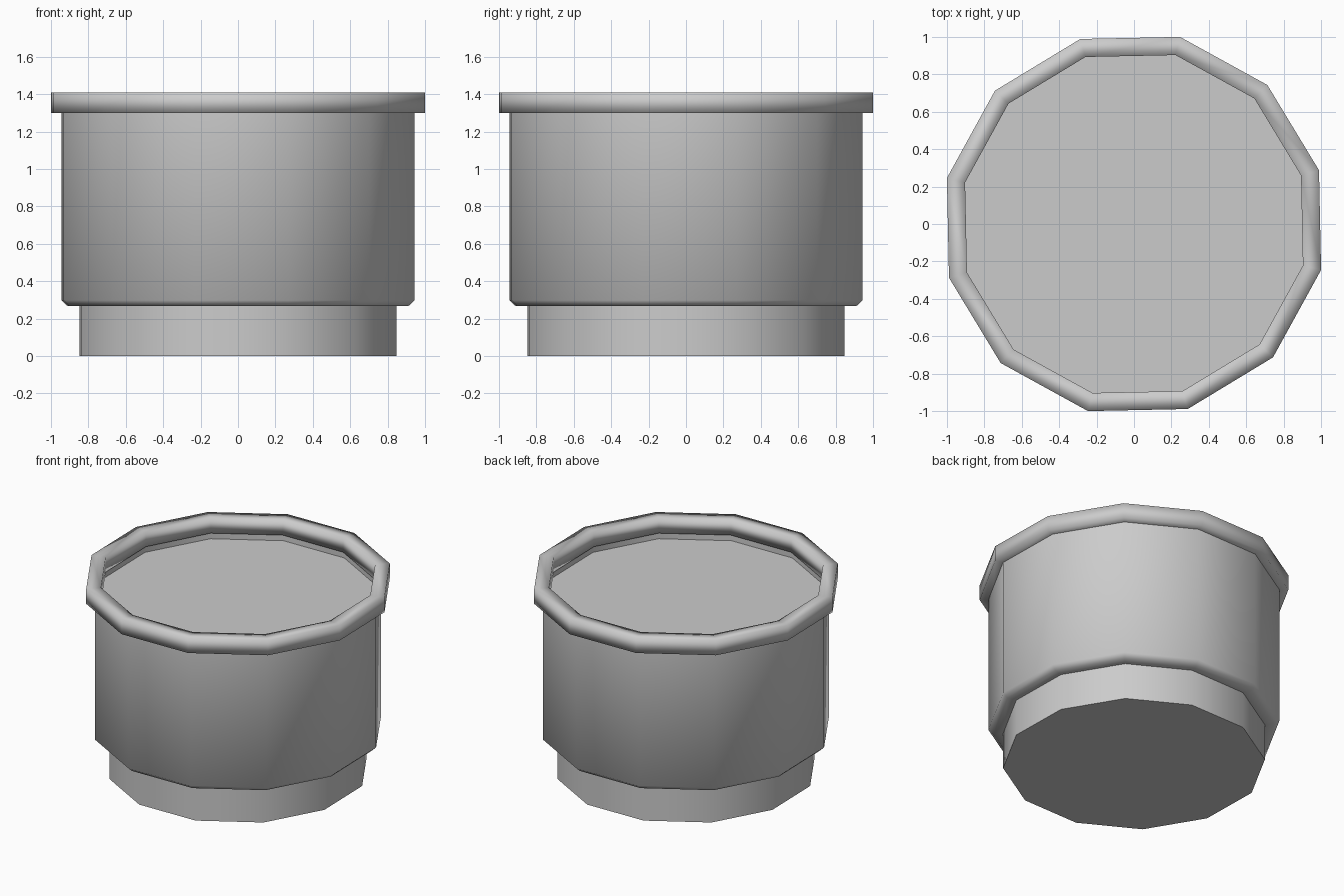
import bpy, bmesh
from math import cos, sin, pi, radians

if "Cube" in bpy.data.objects:
    bpy.data.objects.remove(bpy.data.objects["Cube"])

SIDES = 12
START = radians(16.2)   # twist of the twelve-sided outline


def lathe(name, profile, closed=False, cap_start=False, cap_end=False, angle=None):
    """Sweep (radius, z) points round z as a twelve-sided form."""
    bm = bmesh.new()
    rings = []
    for r, z in profile:
        rings.append([bm.verts.new((r * cos(START + 2 * pi * i / SIDES),
                                    r * sin(START + 2 * pi * i / SIDES), z))
                      for i in range(SIDES)])
    pairs = list(zip(rings, rings[1:]))
    if closed:
        pairs.append((rings[-1], rings[0]))
    for a, b in pairs:
        for i in range(SIDES):
            j = (i + 1) % SIDES
            bm.faces.new((a[i], a[j], b[j], b[i]))
    if cap_start:
        bm.faces.new(rings[0][::-1])
    if cap_end:
        bm.faces.new(rings[-1])
    mesh = bpy.data.meshes.new(name)
    bm.to_mesh(mesh)
    bm.free()
    obj = bpy.data.objects.new(name, mesh)
    bpy.context.collection.objects.link(obj)
    bpy.ops.object.select_all(action='DESELECT')
    obj.select_set(True)
    bpy.context.view_layer.objects.active = obj
    if angle is None:
        bpy.ops.object.shade_smooth()
    else:
        bpy.ops.object.shade_smooth_by_angle(angle=radians(angle))
    return obj


# Recessed foot, crisp flat bottom
lathe("foot", [(0.873, 0), (0.873, 0.27)], cap_start=True, angle=40)

# Body wall with a small chamfer at its lower edge
lathe("body", [(0.873, 0.267), (0.938, 0.267), (0.971, 0.298), (0.971, 1.30)], angle=50)

# Overhanging rim, softly shaded across its corners
lathe("rim", [(0.94, 1.30), (1.03, 1.30), (1.03, 1.41), (0.93, 1.41), (0.93, 1.30)],
      closed=True)

# Inner wall and the flat surface just below the rim
lathe("inner_surface", [(0.94, 1.30), (0.94, 1.255)], cap_end=True, angle=40)
